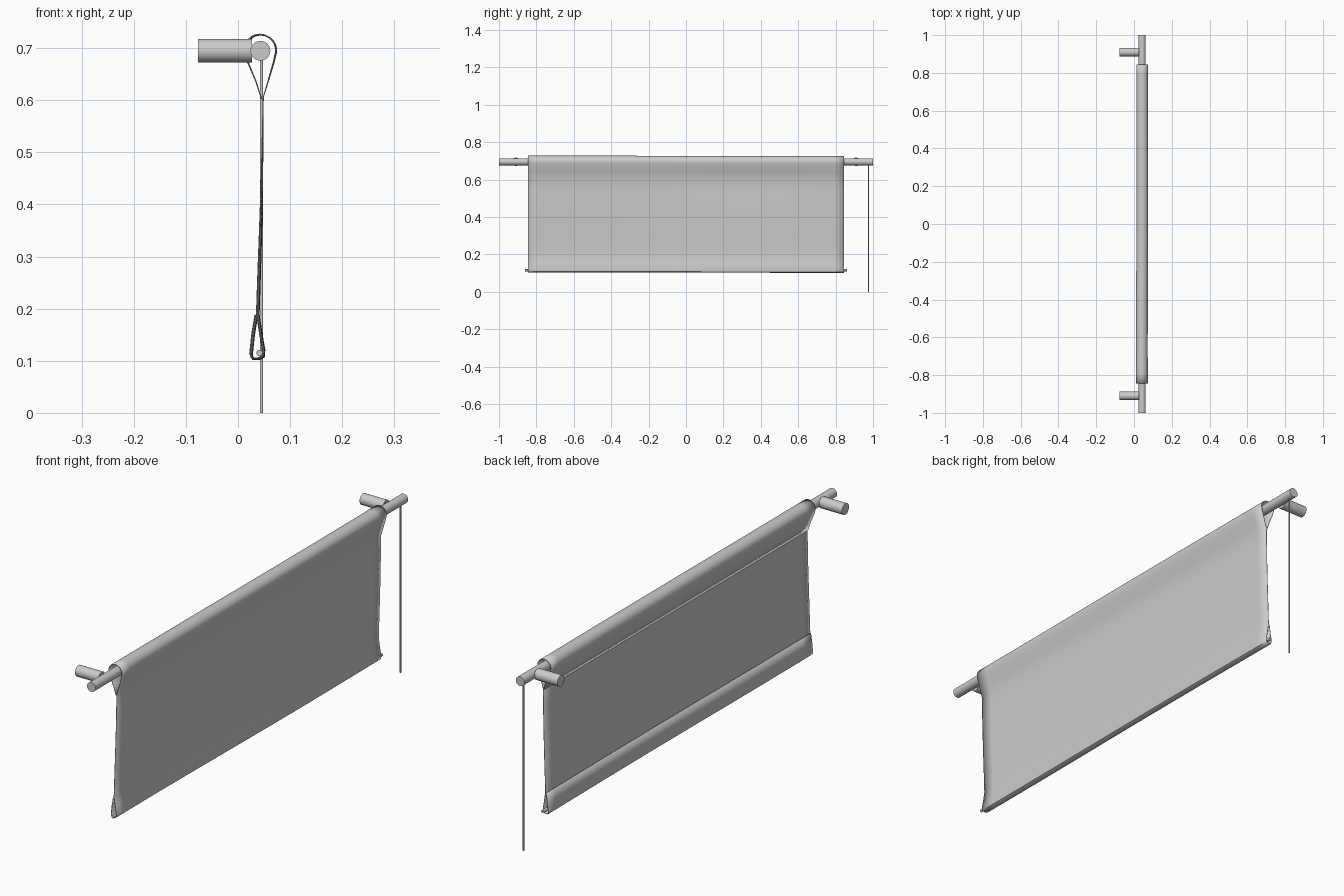
import bpy, math
from mathutils import Vector

if "Cube" in bpy.data.objects:
    bpy.data.objects.remove(bpy.data.objects["Cube"])

ROD_X, ROD_Z = 0.043, 0.695


def smooth(obj, angle=35):
    bpy.ops.object.select_all(action='DESELECT')
    obj.select_set(True)
    bpy.context.view_layer.objects.active = obj
    bpy.ops.object.shade_smooth_by_angle(angle=math.radians(angle))


def cylinder(name, a, b, radius, sides=32):
    a, b = Vector(a), Vector(b)
    d = b - a
    bpy.ops.mesh.primitive_cylinder_add(
        vertices=sides, radius=radius, depth=d.length, location=(a + b) / 2,
        rotation=d.to_track_quat('Z', 'Y').to_euler())
    obj = bpy.context.object
    obj.name = name
    smooth(obj)
    return obj


# Curtain rod and its two wall brackets
cylinder("curtain_rod", (ROD_X, -1, ROD_Z), (ROD_X, 1, ROD_Z), 0.019)
for side, y in (("front", -0.91), ("back", 0.91)):
    cylinder("wall_bracket_" + side, (-0.077, y, ROD_Z), (0.027, y, ROD_Z), 0.0225)

# Pull cord and bottom weight bar
cylinder("pull_cord", (0.045, 0.975, 0), (0.045, 0.975, ROD_Z), 0.003, 12)
cylinder("weight_bar", (0.041, -0.86, 0.115), (0.041, 0.86, 0.115), 0.006, 16)

# Fabric profile: pocket round the rod, hanging sheet, hem round the bar
profile = [(0.0455, 0.602), (0.034, 0.637), (0.018, 0.675)]
for i in range(13):
    a = math.radians(190 - i * 200 / 12)
    profile.append((ROD_X + 0.030 * math.cos(a), 0.696 + 0.030 * math.sin(a)))
profile += [(0.069, 0.675), (0.058, 0.637), (0.0485, 0.606), (0.0475, 0.55),
            (0.046, 0.45), (0.043, 0.34), (0.040, 0.25), (0.038, 0.19),
            (0.044, 0.15), (0.049, 0.122), (0.048, 0.108), (0.040, 0.104),
            (0.028, 0.104), (0.025, 0.112), (0.029, 0.15), (0.035, 0.187)]

# Sweep the profile along y with a very gentle ripple
verts, faces = [], []
ROWS, n = 32, len(profile)
for r in range(ROWS + 1):
    y = -0.845 + 1.69 * r / ROWS
    for x, z in profile:
        ripple = 0.0025 * math.sin(3.2 * y + 0.5)
        hang = max(0.0, min(1.0, (0.6 - z) / 0.3))
        if z > 0.61:
            hang = 0.5 * (z - 0.61) / 0.11
        verts.append((x + ripple * hang, y, z - 0.0015 * hang * math.sin(2 * y)))
for r in range(ROWS):
    for i in range(n - 1):
        a = r * n + i
        faces.append((a, a + 1, a + n + 1, a + n))
mesh = bpy.data.meshes.new("fabric_panel")
mesh.from_pydata(verts, [], faces)
fabric = bpy.data.objects.new("fabric_panel", mesh)
bpy.context.collection.objects.link(fabric)
thick = fabric.modifiers.new("thickness", 'SOLIDIFY')
thick.thickness = 0.002
thick.offset = 0
smooth(fabric, 40)
